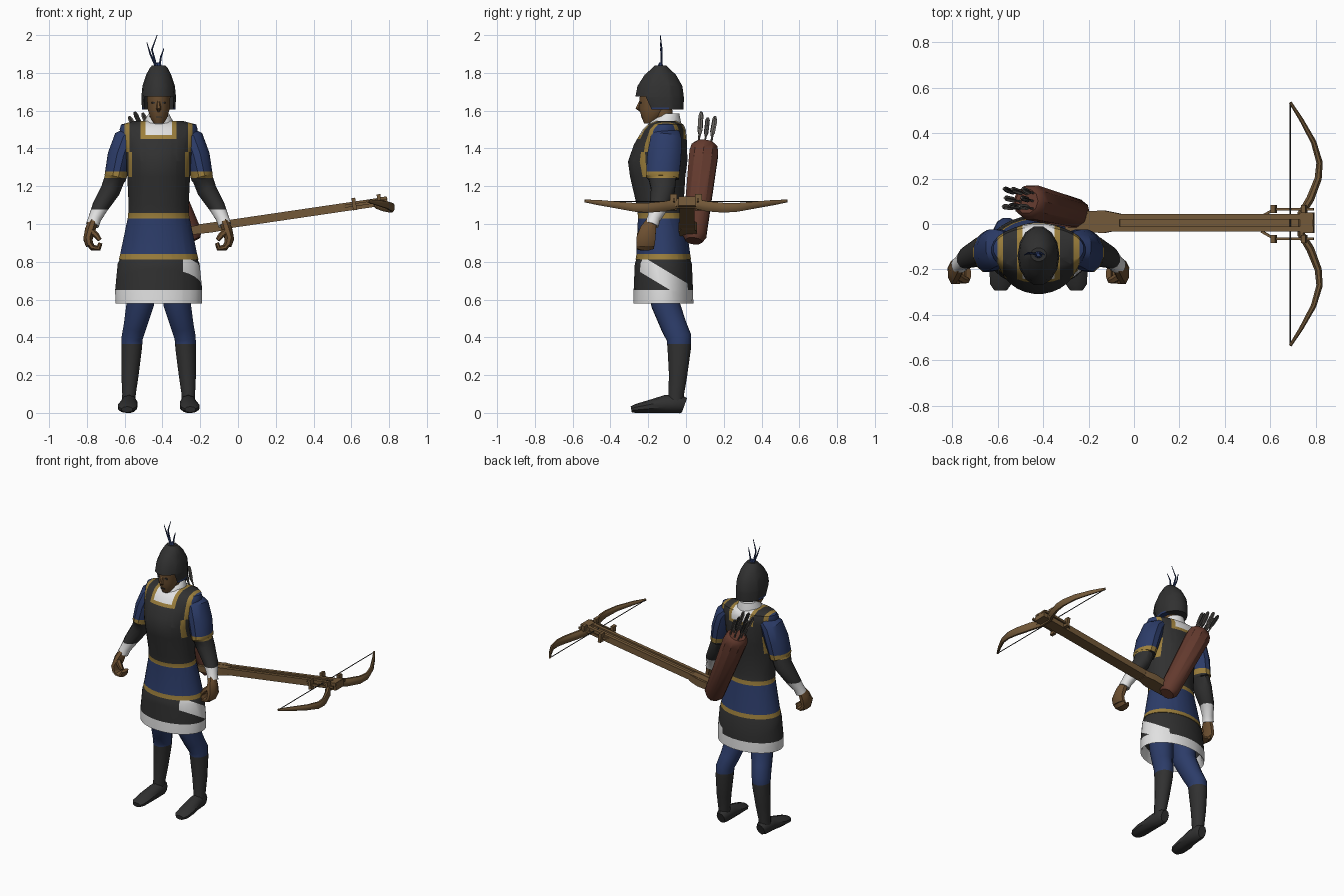
import bpy, bmesh, math, random
from mathutils import Vector, Matrix

cube = bpy.data.objects.get("Cube")
if cube:
    bpy.data.objects.remove(cube, do_unlink=True)
random.seed(4)
BODY = -0.42          # x of the figure's centre line
made = []


def colour(name, r, g, b):
    m = bpy.data.materials.new(name)
    m.use_nodes = True
    m.diffuse_color = (r, g, b, 1)
    bsdf = m.node_tree.nodes["Principled BSDF"]
    bsdf.inputs["Base Color"].default_value = (r, g, b, 1)
    bsdf.inputs["Roughness"].default_value = 0.9
    return m


DARK = colour("charcoal", .03, .03, .03)
BLUE = colour("navy cloth", .025, .045, .14)
GOLD = colour("gold trim", .33, .21, .045)
WHITE = colour("white cloth", .75, .75, .75)
SKIN = colour("skin", .15, .078, .03)
WOOD = colour("wood", .17, .098, .04)
LEATHER = colour("red leather", .125, .042, .027)
GREY = colour("arrow grey", .13, .12, .11)


def finish(name, bm, mat, dx=0):
    bmesh.ops.recalc_face_normals(bm, faces=bm.faces)
    me = bpy.data.meshes.new(name)
    bm.to_mesh(me)
    bm.free()
    ob = bpy.data.objects.new(name, me)
    bpy.context.scene.collection.objects.link(ob)
    me.materials.append(mat)
    ob.location.x = dx
    made.append(ob)
    return ob


def tube(name, pts, mat, sides=12, ref=(0, 1, 0), axis=None, dx=0):
    """Loft elliptical rings along points (x, y, z, radius along ref, other radius)."""
    bm = bmesh.new()
    pos = [Vector(p[:3]) for p in pts]
    rings = []
    for i, p in enumerate(pts):
        t = Vector(axis) if axis else pos[min(i + 1, len(pos) - 1)] - pos[max(i - 1, 0)]
        t.normalize()
        u = Vector(ref)
        u = (u - t * u.dot(t)).normalized()
        v = t.cross(u)
        angles = [2 * math.pi * (k + .5) / sides for k in range(sides)]
        rings.append([bm.verts.new(pos[i] + u * p[3] * math.cos(a) + v * p[4] * math.sin(a))
                      for a in angles])
    for a, b in zip(rings, rings[1:]):
        for k in range(sides):
            j = (k + 1) % sides
            bm.faces.new((a[k], a[j], b[j], b[k]))
    bm.faces.new(rings[0])
    bm.faces.new(rings[-1])
    return finish(name, bm, mat, dx)


def box(name, centre, size, mat, tilt=0, dx=0):
    bm = bmesh.new()
    bmesh.ops.create_cube(bm, size=1, matrix=Matrix.Translation(centre)
                          @ Matrix.Rotation(tilt, 4, 'Y') @ Matrix.Diagonal((*size, 1)))
    return finish(name, bm, mat, dx)


def paint(ob, cuts, rule):
    """Cut along planes (normal, distance), then colour faces; None removes a face."""
    bm = bmesh.new()
    bm.from_mesh(ob.data)
    for n, d in cuts:
        n = Vector(n)
        bmesh.ops.bisect_plane(bm, geom=bm.verts[:] + bm.edges[:] + bm.faces[:], dist=1e-5,
                               plane_co=n * d / n.length_squared, plane_no=n)
    mats = list(ob.data.materials)
    gone = []
    for f in bm.faces:
        m = rule(*f.calc_center_median())
        if m is None:
            gone.append(f)
            continue
        if m not in mats:
            mats.append(m)
            ob.data.materials.append(m)
        f.material_index = mats.index(m)
    bmesh.ops.delete(bm, geom=gone, context='FACES')
    bm.to_mesh(ob.data)
    bm.free()


def zcuts(*levels):
    return [((0, 0, 1), z) for z in levels]


def xcuts(*levels):
    return [((s, 0, 0), x) for x in levels for s in (1, -1)]


def upright(name, rows, mat, sides):
    """Loft along z from rows (z, centre y, depth radius, width radius)."""
    return tube(name, [(0, y, z, d, w) for z, y, d, w in rows], mat, sides, axis=(0, 0, 1), dx=BODY)


# Skirt with a hollow underside, white hem and a pale worn streak on its left
skirt = upright("skirt", [(.78, -.12, .12, .17), (.6, -.12, .145, .215), (.58, -.12, .16, .23),
                          (.65, -.12, .158, .232), (.79, -.12, .152, .218), (.85, -.12, .13, .19)], DARK, 28)


def skirt_rule(x, y, z):
    streak = x > .13 and abs(z + .6 * y - .645) < .045
    return WHITE if z < .65 or streak else DARK


paint(skirt, zcuts(.65) + [((0, .6, 1), .6), ((0, .6, 1), .69), ((1, 0, 0), .13)], skirt_rule)

# Tunic and breastplate
torso = upright("torso", [(.812, -.12, .148, .212), (.84, -.12, .143, .205), (1.04, -.13, .125, .163),
                          (1.1, -.137, .125, .16), (1.25, -.15, .147, .167), (1.33, -.15, .158, .177),
                          (1.42, -.135, .142, .192), (1.5, -.115, .115, .208),
                          (1.527, -.108, .095, .2), (1.545, -.105, .06, .13)], DARK, 28)


def torso_rule(x, y, z):
    x = abs(x)
    if z < .84 or 1.03 < z < 1.058:
        return GOLD
    if z < 1.03:
        return BLUE
    if z > 1.47 and x < .07:
        return WHITE
    if z > 1.45 and x < .095:
        return GOLD
    if z > 1.38:
        return GOLD if .155 < x < .18 else BLUE if x > .18 else DARK
    return GOLD if z > 1.25 and .14 < x < .16 else DARK


paint(torso, zcuts(.84, 1.03, 1.058, 1.25, 1.38, 1.45, 1.47)
      + xcuts(.07, .095, .14, .155, .16, .18), torso_rule)

upright("collar", [(1.47, -.115, .1, .09), (1.54, -.11, .085, .08), (1.585, -.085, .05, .055)], WHITE, 16)
upright("neck", [(1.5, -.11, .05, .05), (1.64, -.13, .055, .052)], SKIN, 12)

# Head
upright("face", [(1.532, -.2, .022, .025), (1.56, -.182, .052, .044), (1.61, -.165, .085, .06),
                 (1.7, -.155, .09, .064)], SKIN, 16)
tube("nose", [(0, -.238, 1.655, .008, .008), (0, -.255, 1.61, .014, .013),
              (0, -.24, 1.6, .008, .01)], SKIN, 6, dx=BODY)
box("mouth", (0, -.235, 1.567), (.03, .008, .006), DARK, dx=BODY)
for s, side in ((1, "left"), (-1, "right")):
    box(side + "_eye", (s * .028, -.24, 1.643), (.018, .008, .008), DARK, dx=BODY)

# Helmet with a face opening
helmet = upright("helmet", [(1.605, -.125, .115, .088), (1.67, -.14, .132, .092), (1.73, -.138, .122, .086),
                            (1.79, -.136, .085, .066), (1.825, -.135, .045, .048),
                            (1.84, -.135, .03, .035)], DARK, 14)


def helmet_rule(x, y, z):
    if z < 1.675 and y < -.16 and abs(x) < .075:
        return None
    return BLUE if z < 1.618 and y < -.09 else DARK


paint(helmet, zcuts(1.618, 1.675) + xcuts(.075) + [((0, 1, 0), -.16), ((0, 1, 0), -.09)], helmet_rule)

# Plume
upright("plume_base", [(1.83, -.135, .02, .022), (1.855, -.135, .008, .01)], BLUE, 8)
for n, (mid, tip, top) in enumerate([(-.045, -.062, 1.96), (-.036, -.008, 2.0), (.012, .028, 1.93)]):
    tube("plume_strand_%d" % n, [(mid * .3, -.13, 1.83, .006, .006), (mid, -.128, 1.83 + (top - 1.83) * .55, .005, .005),
                                 (tip, -.136, top, .002, .002)], BLUE, 5, dx=BODY)


# Arms, hands, legs and feet
def arm_rule(x, y, z):
    return BLUE if z > 1.277 else GOLD if z > 1.243 else DARK if z > 1.078 else WHITE


def leg_rule(x, y, z):
    return BLUE if z > .365 else DARK


def limb(name, s, pts, mat, sides=12, ref=(0, 1, 0)):
    return tube(name, [(s * p[0], *p[1:]) for p in pts], mat, sides, ref, dx=BODY)


for s, side in ((1, "left_"), (-1, "right_")):
    arm = limb(side + "arm", s, [(.14, -.1, 1.485, .07, .04), (.175, -.105, 1.45, .085, .065),
                                 (.205, -.115, 1.36, .093, .068), (.23, -.125, 1.245, .09, .06),
                                 (.234, -.125, 1.238, .074, .056), (.255, -.122, 1.18, .066, .054),
                                 (.31, -.145, 1.09, .05, .044), (.338, -.17, 1.03, .036, .035),
                                 (.35, -.182, .995, .038, .036)], BLUE)
    paint(arm, zcuts(1.277, 1.243, 1.078), arm_rule)
    limb(side + "palm", s, [(.345, -.18, 1.02, .028, .026), (.362, -.2, .97, .046, .03),
                            (.375, -.213, .92, .055, .026), (.365, -.215, .885, .052, .022)], SKIN, 8)
    limb(side + "fingers", s, [(.372, -.215, .905, .052, .02), (.35, -.217, .875, .05, .018),
                               (.318, -.22, .872, .044, .016), (.308, -.22, .9, .036, .012)], SKIN, 8)
    limb(side + "thumb", s, [(.36, -.225, .965, .02, .018), (.33, -.245, .94, .018, .016),
                             (.312, -.248, .915, .012, .012)], SKIN, 6)
    leg = limb(side + "leg", s, [(.09, -.125, .7, .085, .08), (.097, -.11, .58, .077, .075),
                                 (.125, -.065, .46, .07, .062), (.14, -.038, .4, .068, .058),
                                 (.143, -.036, .34, .064, .056), (.152, -.042, .2, .05, .047),
                                 (.157, -.052, .1, .043, .037), (.158, -.055, .05, .043, .037)], BLUE)
    paint(leg, zcuts(.365), leg_rule)
    limb(side + "foot", s, [(.155, -.008, .04, .03, .04), (.155, -.03, .048, .042, .05),
                            (.157, -.11, .046, .046, .048), (.165, -.2, .032, .054, .034),
                            (.167, -.265, .023, .048, .024), (.167, -.29, .018, .03, .016)], DARK, 10, (1, 0, 0))

# Quiver and arrows on the back
low, high = Vector((-.247, .043, .925)), Vector((-.472, .1, 1.425))
along = (high - low).normalized()


def quiver_ring(t, r):
    return (*low.lerp(high, t), r, r)


tube("quiver", [quiver_ring(*q) for q in [(-.03, .045), (.03, .066), (.9, .08), (.97, .072), (1, .055)]], LEATHER, 10)
for n in range(8):
    a = n * math.pi / 4
    spread = Vector((math.cos(a), math.sin(a), 0)) * (.028 + .014 * (n % 2))
    start = high + spread
    tip = start + along * random.uniform(.14, .19) + spread * .35
    tube("arrow_shaft_%d" % n, [(*(start - along * .1), .005, .005), (*tip, .005, .005)], GREY, 6)
    for k, ref in enumerate([(1, 0, 0), (0, 1, 0)]):
        fin = [(*tip.lerp(start, t), w, .002) for t, w in [(.0, .009), (.1, .017), (.55, .017), (.75, .004)]]
        tube("arrow_fletching_%d_%d" % (n, k), fin, DARK if n % 3 == 0 else GREY, 4, ref)

# Crossbow stock, sloping up towards the bow
slope = math.atan(.147)


def stock_z(x):
    return .976 + .147 * (x + .2)


box("stock", (.29, .005, stock_z(.29) - .004), (1.0, .078, .034), WOOD, -slope)
for y in (-.022, .032):
    box("stock_rail", (.29, y, stock_z(.29) + .016), (1.01, .024, .014), WOOD, -slope)
tube("butt", [(x, .01, stock_z(x) - .004, w, h) for x, w, h in
              [(-.3, .06, .03), (-.13, .07, .036), (-.06, .05, .032)]], WOOD, 4)
box("nose_block", (.765, .005, stock_z(.765)), (.05, .09, .05), WOOD, -slope)
for s in (1, -1):
    tube("side_bar", [(x, s * y, stock_z(x) + .005, .008, .011) for x, y in
                      [(.56, .032), (.615, .064), (.79, .064)]], WOOD, 4)
    for x in (.615, .748):
        box("bar_post", (x, s * .066, stock_z(x) + .01), (.02, .036, .065), WOOD, -slope)

# Bow and string
half = [(.735, .045, 1.108, .028, .018), (.775, .11, 1.094, .029, .019), (.81, .2, 1.086, .028, .017),
        (.816, .27, 1.088, .025, .015), (.79, .36, 1.1, .02, .013), (.735, .46, 1.113, .015, .01),
        (.687, .535, 1.122, .008, .007)]
bow = [(x, -y, z, r, q) for x, y, z, r, q in reversed(half)] + half
tube("bow", bow, WOOD, 8, (0, 0, 1))
tube("bow_string", [(.687, s * .53, 1.12, .003, .003) for s in (-1, 1)], DARK, 5, (0, 0, 1))

# Smooth shading with sharp edges kept
bpy.ops.object.select_all(action='DESELECT')
for ob in made:
    ob.select_set(True)
bpy.context.view_layer.objects.active = made[0]
bpy.ops.object.shade_smooth_by_angle(angle=math.radians(35))
